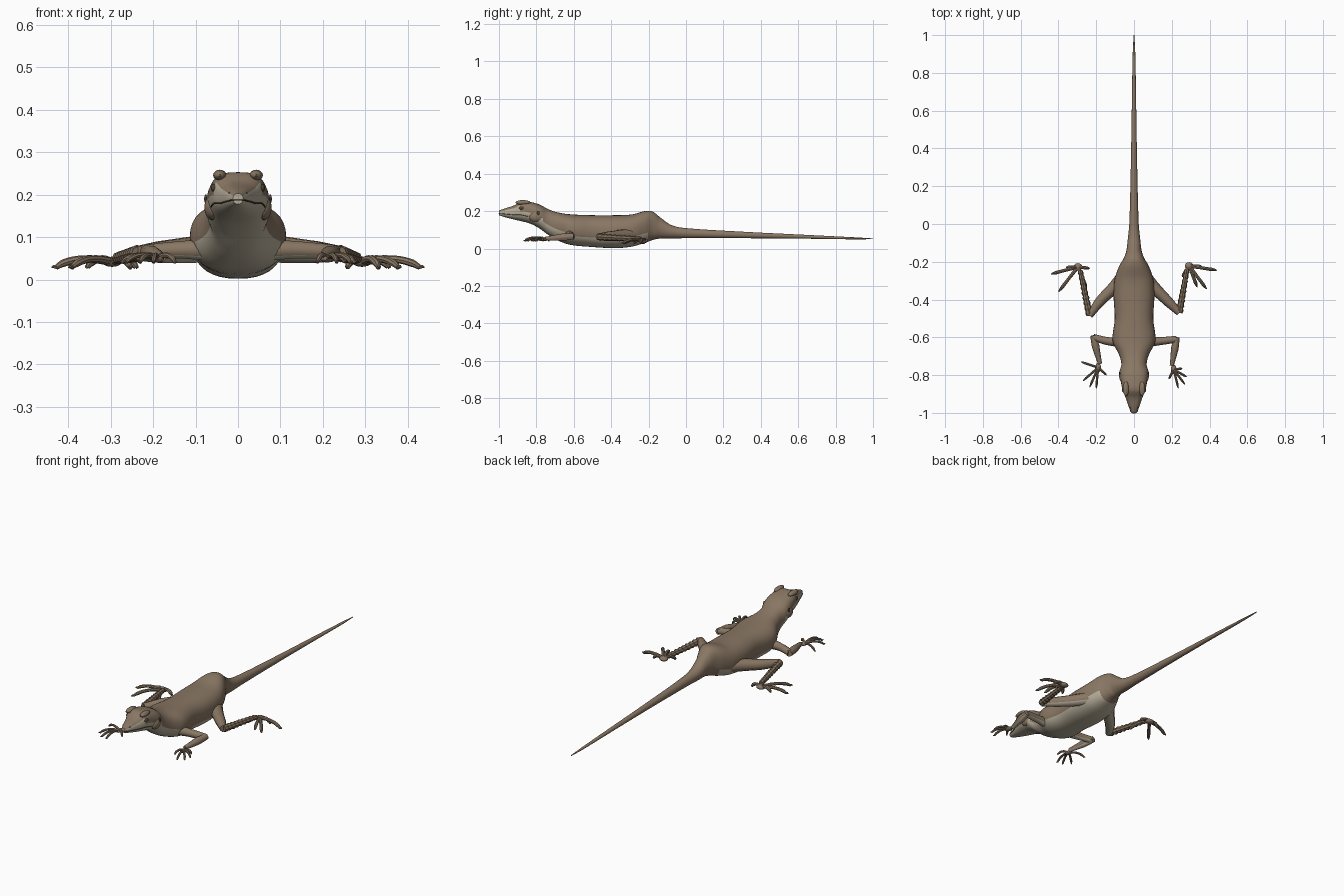
import bpy, bmesh, math
from mathutils import Vector

cube = bpy.data.objects.get("Cube")
if cube:
    bpy.data.objects.remove(cube, do_unlink=True)


def material(name, rgb):
    mat = bpy.data.materials.new(name)
    mat.use_nodes = True
    mat.diffuse_color = (*rgb, 1)
    bsdf = mat.node_tree.nodes["Principled BSDF"]
    bsdf.inputs["Base Color"].default_value = (*rgb, 1)
    bsdf.inputs["Roughness"].default_value = 0.8
    return mat


BROWN = material("brown skin", (0.25, 0.183, 0.125))
PALE = material("pale belly", (0.47, 0.42, 0.32))
DARK = material("dark brown", (0.08, 0.058, 0.04))
SCALE = material("scaly brown", (0.2, 0.145, 0.095))


def finish(obj, angle=40):
    bpy.ops.object.select_all(action="DESELECT")
    obj.select_set(True)
    bpy.context.view_layer.objects.active = obj
    bpy.ops.object.shade_smooth_by_angle(angle=math.radians(angle))


def mesh_object(name, bm, *mats):
    mesh = bpy.data.meshes.new(name)
    bmesh.ops.recalc_face_normals(bm, faces=bm.faces)
    bm.to_mesh(mesh)
    bm.free()
    for mat in mats:
        mesh.materials.append(mat)
    obj = bpy.data.objects.new(name, mesh)
    bpy.context.collection.objects.link(obj)
    finish(obj)


def tube(name, points, radii, mat, sides=2, pale_below=False):
    """Tapered round tube through the points, optionally pale underneath."""
    curve = bpy.data.curves.new(name, "CURVE")
    curve.dimensions = "3D"
    curve.bevel_depth = 1
    curve.bevel_resolution = sides
    curve.resolution_u = 5
    curve.use_fill_caps = True
    spline = curve.splines.new("BEZIER")
    spline.bezier_points.add(len(points) - 1)
    for bp, co, r in zip(spline.bezier_points, points, radii):
        bp.co, bp.radius = co, r
        bp.handle_left_type = bp.handle_right_type = "AUTO"
    curve.materials.append(mat)
    obj = bpy.data.objects.new(name, curve)
    bpy.context.collection.objects.link(obj)
    bpy.ops.object.select_all(action="DESELECT")
    obj.select_set(True)
    bpy.context.view_layer.objects.active = obj
    bpy.ops.object.convert(target="MESH")
    obj = bpy.context.object
    if pale_below:
        obj.data.materials.append(PALE)
        for f in obj.data.polygons:
            f.material_index = int(f.normal.z < -.6)
    finish(obj)


def ball(name, centre, size, mat):
    bm = bmesh.new()
    bmesh.ops.create_uvsphere(bm, u_segments=14, v_segments=9, radius=1)
    for v in bm.verts:
        v.co = Vector(c + s * k for c, s, k in zip(centre, size, v.co))
    mesh_object(name, bm, mat)


# Trunk, head and tail: y, half width, top z, bottom z
STATIONS = [
    (-1, .012, .203, .178), (-.97, .026, .214, .168), (-.92, .044, .23, .155),
    (-.88, .06, .252, .146), (-.83, .07, .248, .132), (-.78, .075, .234, .105),
    (-.74, .067, .212, .075), (-.69, .08, .194, .045), (-.62, .113, .183, .02),
    (-.5, .102, .178, .008), (-.38, .108, .178, .002), (-.29, .102, .182, .01),
    (-.22, .077, .2, .03), (-.18, .054, .198, .045), (-.14, .04, .168, .053),
    (-.08, .033, .126, .054), (0, .025, .109, .055), (.3, .017, .09, .055),
    (.6, .012, .075, .053), (.9, .007, .06, .049), (1, .002, .054, .05)]


def section(y):
    """Smoothly interpolated half width, top and bottom at y."""
    i = max(k for k in range(len(STATIONS) - 1) if STATIONS[k][0] <= y)
    a, b = STATIONS[i], STATIONS[i + 1]
    p, n = STATIONS[max(i - 1, 0)], STATIONS[min(i + 2, len(STATIONS) - 1)]
    h = b[0] - a[0]
    t = (y - a[0]) / h
    out = []
    for k in (1, 2, 3):
        ma = (b[k] - p[k]) / (b[0] - p[0]) * h
        mb = (n[k] - a[k]) / (n[0] - a[0]) * h
        out.append((2*t**3 - 3*t*t + 1) * a[k] + (t**3 - 2*t*t + t) * ma
                   + (3*t*t - 2*t**3) * b[k] + (t**3 - t*t) * mb)
    return out


def skin_point(y, ang):
    """Point on the skin; the angle runs from the side up to the back."""
    w, top, bot = section(y)
    c, s = math.cos(ang), math.sin(ang)
    # The crown of the head is squarer than the trunk
    head = max(0, 1 - abs(y + .87) / .12) if s > 0 else 0
    power = (.85 if y < -.15 else 1) - .2 * head
    x = math.copysign(abs(c) ** power, c) * w
    z = (top + bot) / 2 + math.copysign(abs(s) ** power, s) * (top - bot) / 2
    return Vector((x, y, z))


SIDES = 36
bm = bmesh.new()
rings = []
for a, b in zip(STATIONS, STATIONS[1:]):
    for j in range(5):
        y = a[0] + (b[0] - a[0]) * j / 5
        rings.append([bm.verts.new(skin_point(y, math.tau * k / SIDES)) for k in range(SIDES)])
rings.append([bm.verts.new(skin_point(.9999, math.tau * k / SIDES)) for k in range(SIDES)])
for r, q in zip(rings, rings[1:]):
    for k in range(SIDES):
        bm.faces.new((r[k], r[k - 1], q[k - 1], q[k]))
bm.faces.new(rings[0])
bm.faces.new(rings[-1])
# Pale snout, throat and belly by height within each section
for f in bm.faces:
    c = f.calc_center_median()
    w, top, bot = section(max(-1, min(.999, c.y)))
    level = (c.z - bot) / max(top - bot, .001)
    if c.y < -.89:
        limit = .8
    elif c.y < -.62:
        limit = .56 - .9 * (c.y + .89)
    else:
        limit = .28 if c.y < -.2 else -1
    f.material_index = int(level < limit)
mesh_object("body", bm, BROWN, PALE)

# Mouth line around the snout
mouth = []
for side in (1, -1):
    row = [skin_point(-.998 + .019 * k, -.2 - .02 * k) for k in range(9)]
    row = [Vector((p.x * side, p.y, p.z)) for p in row]
    mouth += row[::-1] if side == 1 else row
tube("mouth_line", mouth, [.0018] * len(mouth), DARK, 1)

# Eyes, brows, ears, nostrils and cheeks
for side, tag in ((1, "left"), (-1, "right")):
    ball(tag + "_eye", (side * .055, -.878, .216), (.009, .014, .01), DARK)
    ball(tag + "_brow", (side * .043, -.872, .246), (.016, .04, .013), BROWN)
    ball(tag + "_cheek", (side * .06, -.8, .17), (.02, .04, .03), BROWN)
    ball(tag + "_ear", (side * .076, -.79, .19), (.004, .007, .011), DARK)
    ball(tag + "_nostril", (side * .02, -.972, .204), (.003, .004, .003), DARK)


def digits(tag, root, tips, size):
    """Arched toes ending in small hooked claws."""
    for n, tip in enumerate(tips, 1):
        a, b = Vector(root), Vector(tip)
        knuckle = a.lerp(b, .45) + Vector((0, 0, .013))
        joint = a.lerp(b, .8) + Vector((0, 0, .008))
        tube(f"{tag}_toe_{n}", [a, knuckle, joint, a.lerp(b, .92)],
             [size, size * .85, size * .9, size * .6], BROWN)
        tube(f"{tag}_claw_{n}", [a.lerp(b, .9), a.lerp(b, .96) + Vector((0, 0, .002)), b],
             [size * .6, size * .45, size * .1], SCALE, 1)


# Front legs: elbow, wrist and finger tips in the ground plane
ARMS = {
    "left": ((.225, -.61), (.2, -.75),
             [(.28, -.81), (.27, -.85), (.235, -.87), (.185, -.82), (.255, -.765)]),
    "right": ((-.215, -.6), (-.18, -.74),
              [(-.28, -.73), (-.27, -.83), (-.235, -.865), (-.2, -.87), (-.145, -.8)])}
for tag, (elbow, wrist, tips) in ARMS.items():
    side = 1 if tag == "left" else -1
    e, w = Vector((*elbow, .065)), Vector((*wrist, .052))
    tube(tag + "_upper_arm", [(side * .07, -.625, .07), (side * .14, -.62, .07), e],
         [.027, .021, .018], BROWN, 3, True)
    tube(tag + "_forearm", [e + Vector((0, .01, 0)), e.lerp(w, .35), w],
         [.017, .02, .011], BROWN, 3, True)
    palm = w + Vector((side * .01, -.02, -.003))
    ball(tag + "_palm", palm, (.016, .025, .009), BROWN)
    digits(tag + "_front", palm, [(*t, .04) for t in tips], .007)

# Hind legs: knee, ankle and toe tips
LEGS = {
    "left": ((.24, -.47), (.28, -.24),
             [(.44, -.245), (.385, -.345), (.335, -.335), (.36, -.225), (.255, -.28)]),
    "right": ((-.235, -.485), (-.285, -.245),
              [(-.44, -.265), (-.4, -.36), (-.25, -.34), (-.36, -.23), (-.235, -.235)])}
for tag, (knee, ankle, tips) in LEGS.items():
    side = 1 if tag == "left" else -1
    k, a = Vector((*knee, .062)), Vector((*ankle, .05))
    tube(tag + "_thigh", [(side * .05, -.27, .075), (side * .11, -.34, .07),
                          (side * .18, -.41, .065), k],
         [.036, .032, .027, .018], BROWN, 3, True)
    # Scaly shin with alternating ridges
    steps = 18
    tube(tag + "_shin", [k.lerp(a, i / steps) for i in range(steps + 1)],
         [(.021 if i % 2 else .016) * (1 - .3 * i / steps) for i in range(steps + 1)], SCALE)
    sole = a + Vector((side * .012, .018, -.008))
    ball(tag + "_foot", sole, (.024, .02, .012), BROWN)
    digits(tag + "_hind", sole, [(*t, .028) for t in tips], .01)
